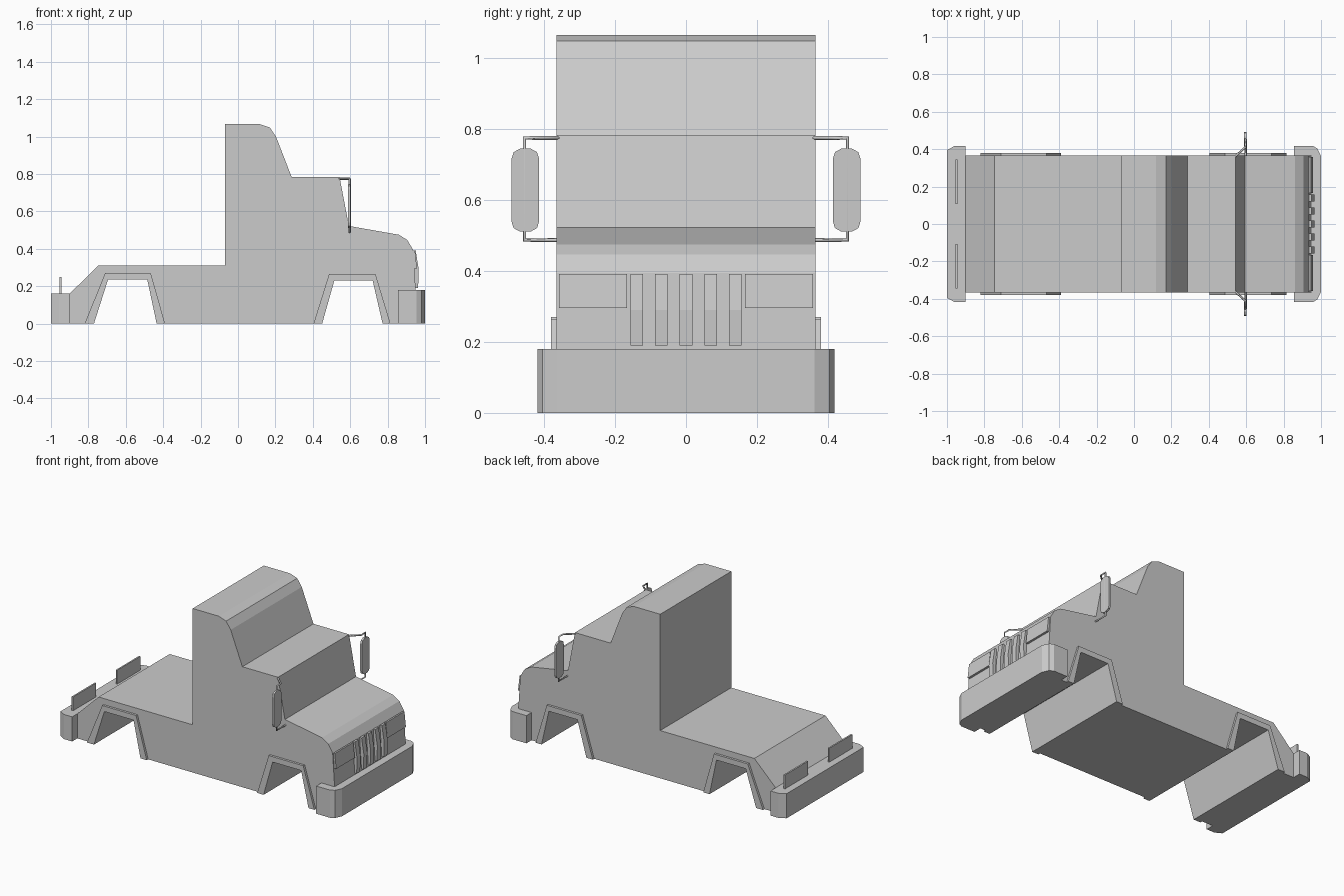
import bpy
import bmesh
from mathutils import Vector

cube = bpy.data.objects.get("Cube")
if cube:
    bpy.data.objects.remove(cube, do_unlink=True)

GREY = (0.6, 0.6, 0.6, 1.0)
paint = bpy.data.materials.new("plain grey")
paint.use_nodes = True
paint.diffuse_color = GREY
paint.node_tree.nodes["Principled BSDF"].inputs["Base Color"].default_value = GREY


def finish(bm, name):
    bmesh.ops.recalc_face_normals(bm, faces=bm.faces)
    mesh = bpy.data.meshes.new(name)
    bm.to_mesh(mesh)
    bm.free()
    mesh.materials.append(paint)
    obj = bpy.data.objects.new(name, mesh)
    bpy.context.collection.objects.link(obj)
    return obj


def prism(name, outline, axis, low, high):
    """Extrude a 2D outline along one axis, from low to high."""
    def place(a, b, d):
        return {"x": (d, a, b), "y": (a, d, b), "z": (a, b, d)}[axis]
    bm = bmesh.new()
    face = bm.faces.new([bm.verts.new(place(a, b, low)) for a, b in outline])
    new = bmesh.ops.extrude_face_region(bm, geom=[face])["geom"]
    shift = Vector(place(0, 0, high - low))
    bmesh.ops.translate(bm, vec=shift, verts=[v for v in new if isinstance(v, bmesh.types.BMVert)])
    return finish(bm, name)


def tube(name, points, radius):
    """Square bar that follows a path."""
    curve = bpy.data.curves.new(name, "CURVE")
    curve.dimensions = "3D"
    curve.bevel_depth = radius
    curve.bevel_resolution = 0
    curve.use_fill_caps = True
    spline = curve.splines.new("POLY")
    spline.points.add(len(points) - 1)
    for p, co in zip(spline.points, points):
        p.co = (*co, 1)
    curve.materials.append(paint)
    obj = bpy.data.objects.new(name, curve)
    bpy.context.collection.objects.link(obj)


def mirrored(points):
    """Close an outline with its reflection across y = 0."""
    return points + [(x, -y) for x, y in reversed(points)]


# Wheel arch lines, shared by the body notches and the trim
HALF = 0.365
rear_inner = [(-0.77, 0), (-0.695, 0.235), (-0.485, 0.235), (-0.435, 0)]
rear_outer = [(-0.82, 0), (-0.71, 0.27), (-0.467, 0.27), (-0.39, 0)]
front_inner = [(0.45, 0), (0.515, 0.23), (0.72, 0.23), (0.773, 0)]
front_outer = [(0.404, 0), (0.487, 0.265), (0.735, 0.265), (0.815, 0)]

# Body with the arches cut right through
upper = [(0.95, 0), (0.95, 0.18), (0.936, 0.395), (0.905, 0.447), (0.86, 0.475),
         (0.593, 0.522), (0.543, 0.783), (0.287, 0.783), (0.203, 1.0), (0.17, 1.048),
         (0.118, 1.066), (-0.07, 1.066), (-0.07, 0.31), (-0.747, 0.31), (-0.9, 0.16), (-0.9, 0)]
prism("body", upper + rear_inner + front_inner, "y", -HALF, HALF)

# Bumpers
prism("front_bumper", mirrored([(0.855, 0.418), (0.955, 0.418), (0.98, 0.404), (1.0, 0.362)]),
      "z", 0, 0.18)
prism("rear_bumper", mirrored([(-0.9, 0.418), (-0.958, 0.418), (-1.0, 0.395)]), "z", 0, 0.16)

for side, s in (("left", 1), ("right", -1)):
    # Arch trim
    for end, inner, outer in (("front", front_inner, front_outer), ("rear", rear_inner, rear_outer)):
        prism(f"{end}_arch_trim_{side}", outer + inner[::-1], "y", s * 0.36, s * 0.38)

    # Upright rear lamps
    prism(f"rear_lamp_{side}", [(-0.954, 0.155), (-0.944, 0.155), (-0.944, 0.25), (-0.954, 0.25)],
          "y", s * 0.108, s * 0.345)

    # Headlight panels
    prism(f"headlight_{side}", [(0.93, 0.392), (0.946, 0.392), (0.957, 0.295), (0.935, 0.295)],
          "y", s * 0.167, s * 0.358)

    # Mirrors and their brackets
    tube(f"mirror_bracket_{side}", [(0.54, s * 0.36, 0.775), (0.597, s * 0.412, 0.775),
         (0.597, s * 0.455, 0.775), (0.597, s * 0.455, 0.487), (0.597, s * 0.36, 0.487)], 0.006)
    quarter = [(0.039, 0.088), (0.033, 0.107), (0.015, 0.117)]
    half = quarter + [(-y, z) for y, z in reversed(quarter)]
    ring = half + [(-y, -z) for y, z in half]
    prism(f"mirror_{side}", [(s * 0.453 + y, 0.628 + z) for y, z in ring], "x", 0.589, 0.602)

# Grille bars
for i in range(5):
    y = (i - 2) * 0.0695
    prism(f"grille_bar_{i + 1}", [(0.93, 0.392), (0.95, 0.392), (0.966, 0.29), (0.963, 0.19), (0.94, 0.19)],
          "y", y - 0.018, y + 0.018)
